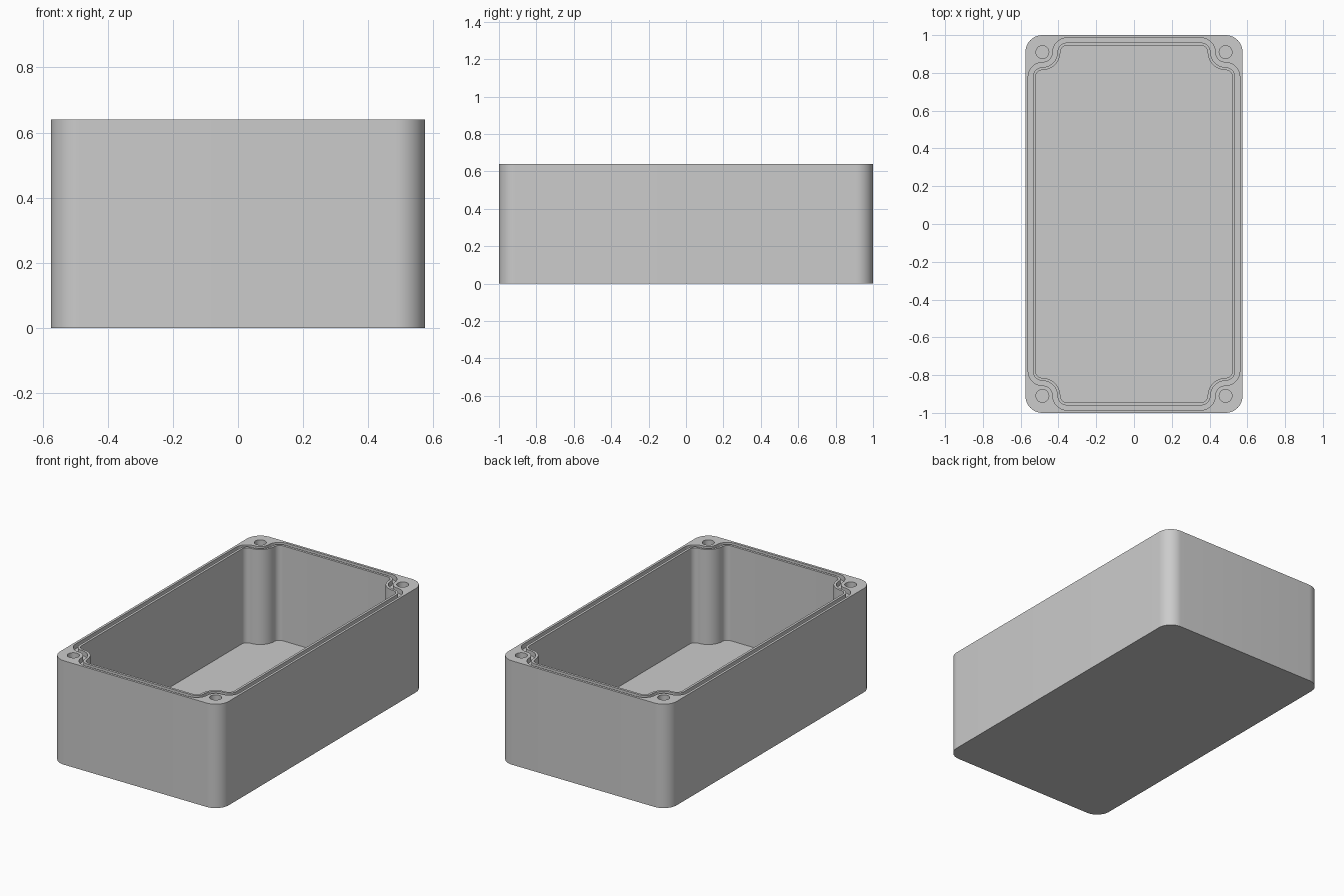
import bpy, bmesh
from math import cos, sin, pi

if "Cube" in bpy.data.objects:
    bpy.data.objects.remove(bpy.data.objects["Cube"], do_unlink=True)

HALF_X, HALF_Y, HEIGHT = 0.575, 1.0, 0.64
CORNER_R = 0.09
HOLE_X, HOLE_Y, HOLE_R = 0.485, 0.91, 0.034
SPAN = 0.13            # boss radius + fillet radius, constant for every contour
FLOOR_Z, GROOVE_Z, HOLE_Z = 0.055, 0.61, 0.2

grey = bpy.data.materials.new("grey plastic")
grey.use_nodes = True
grey.diffuse_color = (0.6, 0.6, 0.6, 1)
grey.node_tree.nodes["Principled BSDF"].inputs["Base Color"].default_value = (0.6, 0.6, 0.6, 1)


def arc(cx, cy, r, start, end, steps=12):
    """Points on an arc, angles in quarter turns."""
    angles = [(start + (end - start) * i / steps) * pi / 2 for i in range(steps + 1)]
    return [(cx + r * cos(a), cy + r * sin(a)) for a in angles]


def four_corners(corner):
    """Repeat the +x +y corner, drawn counter-clockwise, around the box."""
    points = []
    for sx, sy in ((1, 1), (-1, 1), (-1, -1), (1, -1)):
        part = [(x * sx, y * sy) for x, y in corner]
        points += part if sx * sy > 0 else part[::-1]
    return points


def notched(boss_r):
    """Contour that wraps around the screw bosses with tangent S-curves."""
    fillet = SPAN - boss_r
    side = arc(HOLE_X, HOLE_Y - SPAN, fillet, 0, 1)
    boss = arc(HOLE_X, HOLE_Y, boss_r, 3, 2)
    end = arc(HOLE_X - SPAN, HOLE_Y, fillet, 0, 1)
    return four_corners(side + boss[1:] + end[1:])


def prism(name, loops, z0, z1):
    """Extrude one outline, or the ring between two matching outlines."""
    bm = bmesh.new()
    rings = [[[bm.verts.new((x, y, z)) for x, y in loop] for z in (z0, z1)] for loop in loops]
    n = len(loops[0])
    for low, high in rings:
        for i in range(n):
            j = (i + 1) % n
            bm.faces.new((low[i], low[j], high[j], high[i]))
    for level in (0, 1):
        if len(rings) == 1:
            bm.faces.new(rings[0][level])
        else:
            a, b = rings[0][level], rings[1][level]
            for i in range(n):
                j = (i + 1) % n
                bm.faces.new((a[i], a[j], b[j], b[i]))
    bmesh.ops.recalc_face_normals(bm, faces=bm.faces)
    mesh = bpy.data.meshes.new(name)
    bm.to_mesh(mesh)
    bm.free()
    mesh.materials.append(grey)
    obj = bpy.data.objects.new(name, mesh)
    bpy.context.collection.objects.link(obj)
    return obj


# Solid block with rounded upright corners
body = prism("enclosure_body",
             [four_corners(arc(HALF_X - CORNER_R, HALF_Y - CORNER_R, CORNER_R, 0, 1))],
             0, HEIGHT)

# Cavity, seal groove and screw holes
over = HEIGHT + 0.1
cutters = [prism("cavity_cutter", [notched(0.095)], FLOOR_Z, over),
           prism("groove_cutter", [notched(0.055), notched(0.08)], GROOVE_Z, over)]
for sx in (-1, 1):
    for sy in (-1, 1):
        circle = arc(sx * HOLE_X, sy * HOLE_Y, HOLE_R, 0, 4, 32)[:-1]
        cutters.append(prism("screw_hole_cutter", [circle], HOLE_Z, over))

bpy.ops.object.select_all(action='DESELECT')
body.select_set(True)
bpy.context.view_layer.objects.active = body
for cutter in cutters:
    cutter.hide_render = True
    mod = body.modifiers.new(cutter.name, 'BOOLEAN')
    mod.operation = 'DIFFERENCE'
    mod.solver = 'EXACT'
    mod.object = cutter
    bpy.ops.object.modifier_apply(modifier=mod.name)
    bpy.data.objects.remove(cutter, do_unlink=True)

bpy.ops.object.shade_smooth_by_angle(angle=pi / 6)
